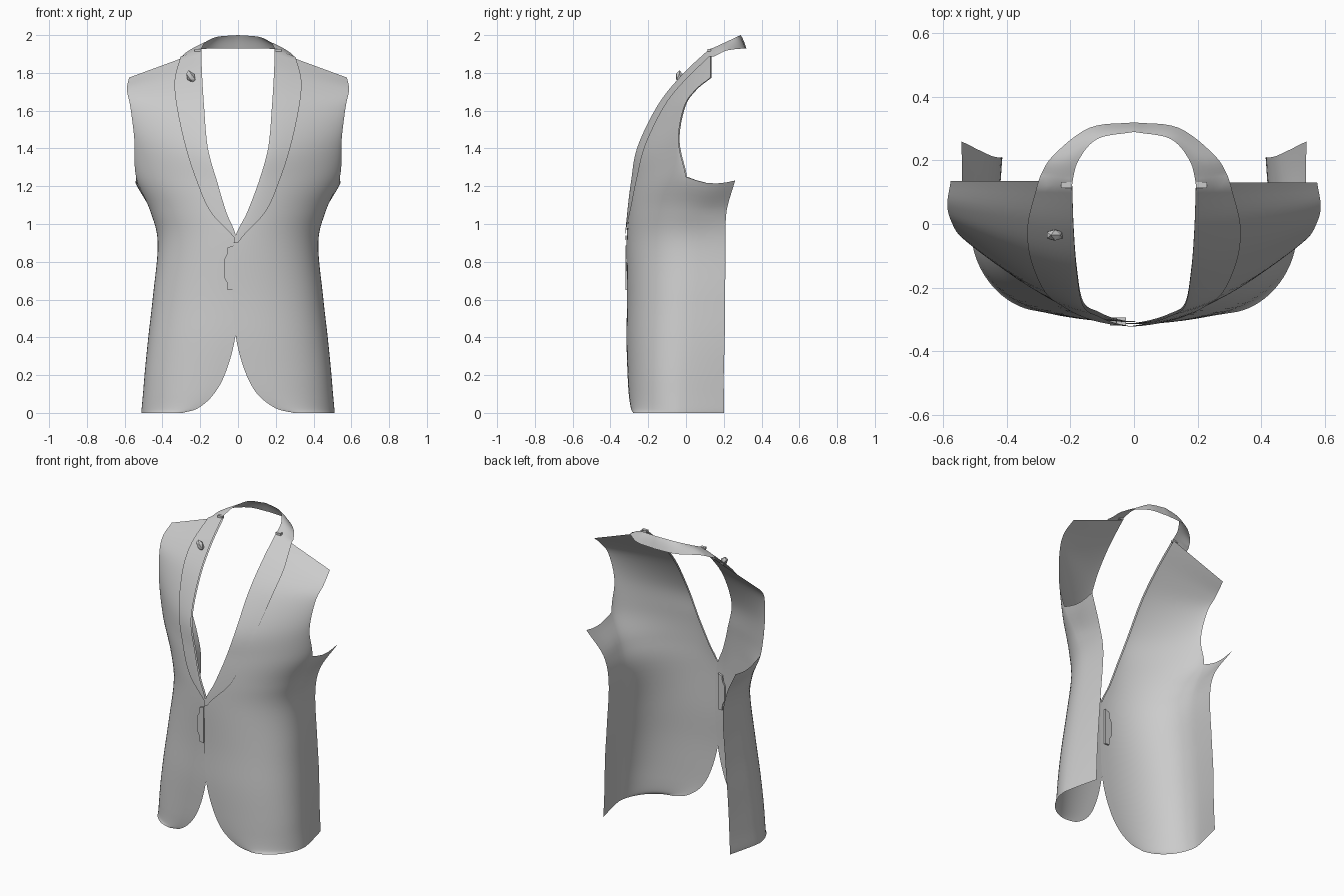
import bpy, bmesh, math
from mathutils import Vector

if "Cube" in bpy.data.objects:
    bpy.data.objects.remove(bpy.data.objects["Cube"])

cloth = bpy.data.materials.new("grey_cloth")
cloth.diffuse_color = (0.6, 0.6, 0.6, 1)
cloth.use_nodes = True
cloth.node_tree.nodes["Principled BSDF"].inputs["Base Color"].default_value = cloth.diffuse_color

# horizontal sections: front edge x,y,z | side/armhole x,y,z | roundness
ROWS = [
    (.295, -.280, 0.00, .512, -.035, 0.00, 1.08),
    (.205, -.292, 0.025, .510, -.032, 0.025, 1.00),
    (.115, -.303, 0.10, .503, -.027, 0.10, .92),
    (.050, -.310, 0.22, .493, -.02, 0.22, .88),
    (.002, -.315, 0.40, .475, -.005, 0.40, .87),
    (-.015, -.312, 0.62, .450, .01, 0.62, .90),
    (-.010, -.315, 0.90, .425, .03, 0.90, .98),
    (.055, -.303, 1.06, .465, .02, 1.07, 1.15),
    (.11, -.283, 1.22, .540, .00, 1.25, 1.40),
    (.16, -.250, 1.40, .548, -.04, 1.44, 1.65),
    (.18, -.143, 1.62, .570, -.01, 1.62, 1.75),
    (.19, -.015, 1.78, .588, .05, 1.71, 1.80),
    (.195, .130, 1.915, .577, .13, 1.775, 1.85),
]
BACK = [(.46, .20), (.46, .20), (.456, .20), (.452, .20), (.445, .205), (.43, .207),
        (.415, .21), (.45, .215), (.543, .26)]              # rear edge of side strip x,y
LAPEL_X = [.0, .145, .22, .28, .325, .335, .305]           # lapel outer edge, rows 6-12
SUB = 6


def catmull(pts, t):
    i = min(int(t), len(pts) - 2)
    f = t - i
    b, c = pts[i], pts[i + 1]
    a = pts[i - 1] if i > 0 else [2 * p - q for p, q in zip(b, c)]
    d = pts[i + 2] if i + 2 < len(pts) else [2 * q - p for p, q in zip(b, c)]
    return [0.5 * (2 * q + (r - p) * f + (2 * p - 5 * q + 4 * r - s) * f * f
                   + (3 * q - p - 3 * r + s) * f ** 3) for p, q, r, s in zip(a, b, c, d)]


def section_point(row, u):
    fx, fy, fz, ax, ay, az, e = row
    s = math.sin(u * math.pi / 2) ** e
    c = max(0, math.cos(u * math.pi / 2)) ** e
    return Vector((fx + (ax - fx) * s, ay + (fy - ay) * c, fz + (az - fz) * s))


def shifted_row(t, side):
    # the closure sits slightly off centre, fading out up the neckline
    row = catmull(ROWS, t)
    row[0] -= side * .013 * max(0, min(1, (8 - t) / 2)) * min(1, t / 2)
    return row


def add_grid(bm, rows, side):
    vs = [[bm.verts.new((p[0] * side, p[1], p[2])) for p in r] for r in rows]
    for r0, r1 in zip(vs, vs[1:]):
        for k in range(len(r0) - 1):
            q = (r0[k], r0[k + 1], r1[k + 1], r1[k])
            bm.faces.new(q if side > 0 else q[::-1])


def finish(bm, name, smooth=True):
    bmesh.ops.remove_doubles(bm, verts=bm.verts, dist=1e-5)
    me = bpy.data.meshes.new(name)
    bm.to_mesh(me)
    bm.free()
    me.materials.append(cloth)
    for p in me.polygons:
        p.use_smooth = smooth
    ob = bpy.data.objects.new(name, me)
    bpy.context.collection.objects.link(ob)
    return ob


# front panels, each with a side strip running behind the arm
for side, name in ((1, "front_panel_wearer_left"), (-1, "front_panel_wearer_right")):
    bm = bmesh.new()
    lag = Vector((0, 0 if side > 0 else .006, 0))   # one panel tucks under the other
    ts = [i / SUB for i in range((len(ROWS) - 1) * SUB + 1)]
    add_grid(bm, [[section_point(shifted_row(t, side), k / 18) + lag for k in range(19)]
                  for t in ts], side)
    strip = []
    for t in ts[:8 * SUB + 1]:
        a = section_point(shifted_row(t, side), 1) + lag
        bx, by = catmull(BACK, t)
        top = max(0, t - 7)
        strip.append([Vector((a.x + (bx - a.x) * j ** 1.2, a.y + (by - a.y) * j,
                              a.z - top * (.02 * j + .025 * math.sin(math.pi * j))))
                      for j in (0, .2, .4, .6, .8, 1)])
    add_grid(bm, strip, side)
    finish(bm, name)

# shawl collar: lapels lying on the panels, then a band round the neck
INNER = [(.195, .13, 1.926), (.175, .20, 1.958), (.115, .268, 1.99), (0, .29, 2.0)]
OUTER = [(.302, .14, 1.882), (.255, .215, 1.918), (.14, .303, 1.929), (0, .32, 1.93)]
bm = bmesh.new()
for side in (1, -1):
    rows = []
    for i in range(6 * SUB + 1):
        t = i / SUB
        row = shifted_row(6 + t, side)
        xo = max(row[0], catmull([(x,) for x in LAPEL_X], t)[0])
        s = max(.0001, (xo - row[0]) / (row[3] - row[0])) ** (1 / row[6])
        umax = math.asin(min(1, s)) / (math.pi / 2)
        lift = Vector((0, -.008, .010 * t / 6))
        rows.append([section_point(row, umax * k / 6) + lift for k in range(7)])
    for i in range(1, 3 * SUB + 1):
        a, b = Vector(catmull(INNER, i / SUB)), Vector(catmull(OUTER, i / SUB))
        rows.append([a.lerp(b, k / 6) + Vector((0, 0, .006 * math.sin(math.pi * k / 6)))
                     for k in range(7)])
    add_grid(bm, rows, side)
finish(bm, "shawl_collar")

# front fastening: stepped bracket beside the closing edge
OUTLINE = [(-.025, .885), (-.055, .875), (-.058, .84), (-.075, .81), (-.075, .72),
           (-.058, .69), (-.055, .65), (-.025, .65)]
bm = bmesh.new()
face = bm.faces.new([bm.verts.new((x, -.320, z)) for x, z in OUTLINE])
ext = bmesh.ops.extrude_face_region(bm, geom=[face])
bmesh.ops.translate(bm, verts=[g for g in ext["geom"] if isinstance(g, bmesh.types.BMVert)],
                    vec=(0, .025, 0))
bmesh.ops.recalc_face_normals(bm, faces=bm.faces)
finish(bm, "front_fastening", False)

# small faceted lapel pin
bm = bmesh.new()
bmesh.ops.create_icosphere(bm, subdivisions=1, radius=1)
for v in bm.verts:
    v.co = Vector((v.co.x * .026 - .25 - .012 * v.co.z, v.co.y * .02 - .035, v.co.z * .034 + 1.78))
finish(bm, "lapel_pin", False)

# little tabs where the collar meets the shoulder
bm = bmesh.new()
for side in (1, -1):
    g = bmesh.ops.create_cube(bm, size=1)
    for v in g["verts"]:
        v.co = Vector((v.co.x * .035 + side * .212, v.co.y * .02 + .123, v.co.z * .014 + 1.92))
finish(bm, "collar_tabs", False)
